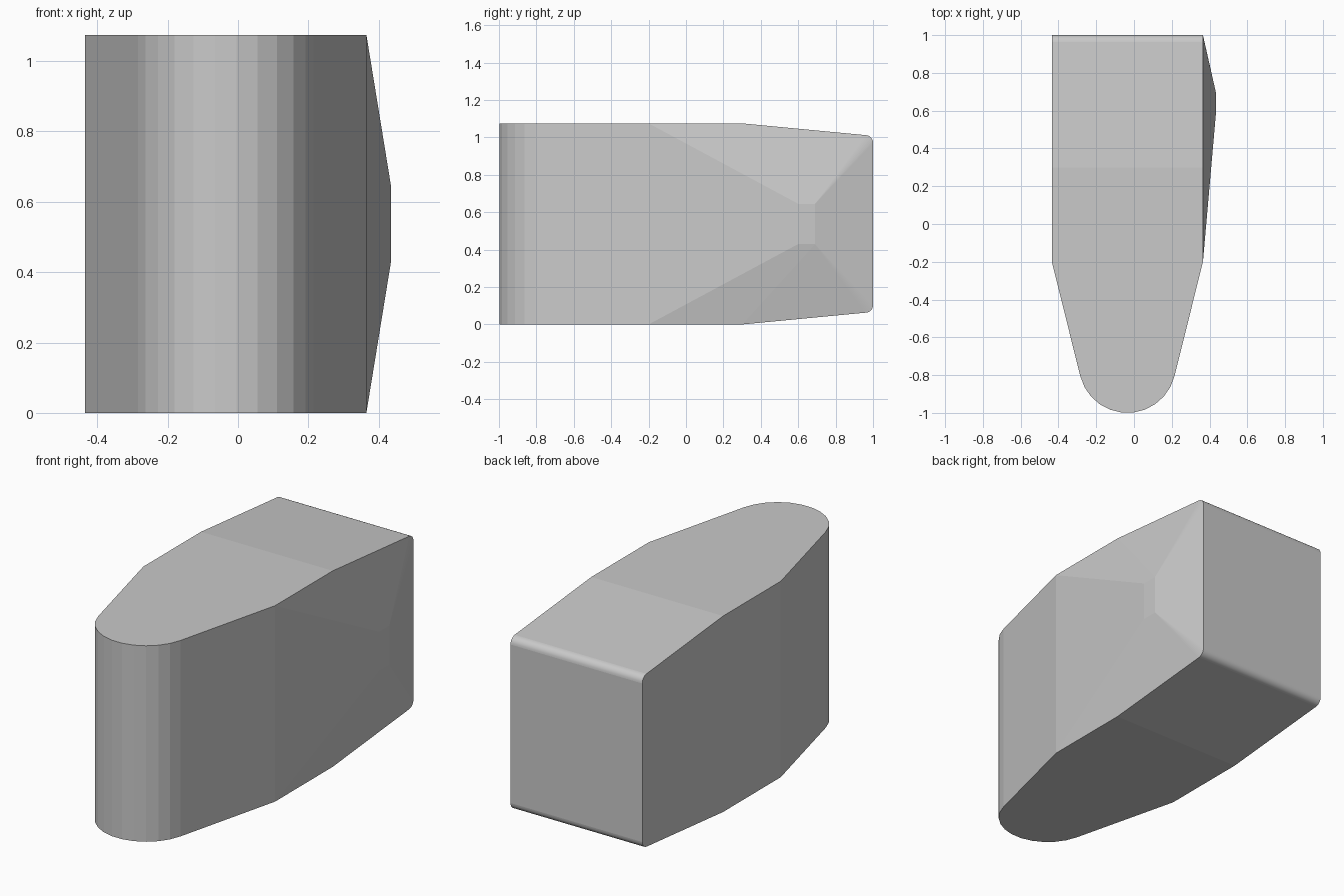
import bpy, bmesh
from math import sin, cos, radians, atan

cube = bpy.data.objects.get("Cube")
if cube:
    bpy.data.objects.remove(cube)

HEIGHT, MID_X = 1.075, -0.035
NOSE_R, NOSE_SEGMENTS, NOSE_SWEEP = 0.257, 11, 152
CORNER_R, CORNER_STEPS, SLOPE = 0.04, 6, 0.095

# Stations along the length: half width, y, inset of top and bottom
stations = []
for i in range((NOSE_SEGMENTS + 1) // 2):
    a = radians(NOSE_SWEEP / NOSE_SEGMENTS * (i + 0.5))
    stations.append((NOSE_R * sin(a), -1 + NOSE_R * (1 - cos(a)), 0))
shoulder = len(stations)
stations += [(0.4, -0.2, 0), (0.4, 0.3, 0)]

# Rounded rear edges, tangent to the sloping top and bottom
corner = len(stations)
tilt = atan(SLOPE)
for i in range(CORNER_STEPS + 1):
    a = radians(90) - tilt - (radians(90) - tilt) * i / CORNER_STEPS
    stations.append((0.4, 0.96 + CORNER_R * cos(a), 0.103 - CORNER_R * sin(a)))

bm = bmesh.new()
rings = []
for w, y, inset in stations:
    rings.append([bm.verts.new((MID_X + s * w, y, z))
                  for s, z in ((-1, inset), (1, inset),
                               (1, HEIGHT - inset), (-1, HEIGHT - inset))])

# Skin: bottom, left side, top, right side
for i, (a, b) in enumerate(zip(rings, rings[1:])):
    for k in range(4):
        if k == 1 and i >= shoulder:
            continue
        n = (k + 1) % 4
        face = bm.faces.new((a[k], a[n], b[n], b[k]))
        face.smooth = i >= corner and k in (0, 2)
bm.faces.new(rings[0])
bm.faces.new(rings[-1])

# Shallow faceted bulge on the left side, ending in a small flat
peak = {(y, k): bm.verts.new((0.435, y, z))
        for y in (0.6, 0.69) for k, z in ((1, 0.43), (2, 0.645))}
bm.faces.new([peak[0.6, 1], peak[0.69, 1], peak[0.69, 2], peak[0.6, 2]])
bm.faces.new([rings[shoulder][1], peak[0.6, 1], peak[0.6, 2], rings[shoulder][2]])
bm.faces.new([rings[-1][1], rings[-1][2], peak[0.69, 2], peak[0.69, 1]])
for k in (1, 2):
    near, far = peak[0.6, k], peak[0.69, k]
    bm.faces.new((rings[shoulder][k], rings[shoulder + 1][k], near))
    bm.faces.new((rings[shoulder + 1][k], far, near))
    for a, b in zip(rings[shoulder + 1:], rings[shoulder + 2:]):
        bm.faces.new((a[k], b[k], far))

bmesh.ops.recalc_face_normals(bm, faces=bm.faces)
mesh = bpy.data.meshes.new("tapered_block")
bm.to_mesh(mesh)
bm.free()

# Plain grey
grey = bpy.data.materials.new("plain_grey")
grey.use_nodes = True
colour = (0.588, 0.588, 0.588, 1)
grey.diffuse_color = colour
grey.node_tree.nodes["Principled BSDF"].inputs["Base Color"].default_value = colour
mesh.materials.append(grey)

block = bpy.data.objects.new("tapered_block", mesh)
bpy.context.collection.objects.link(block)
